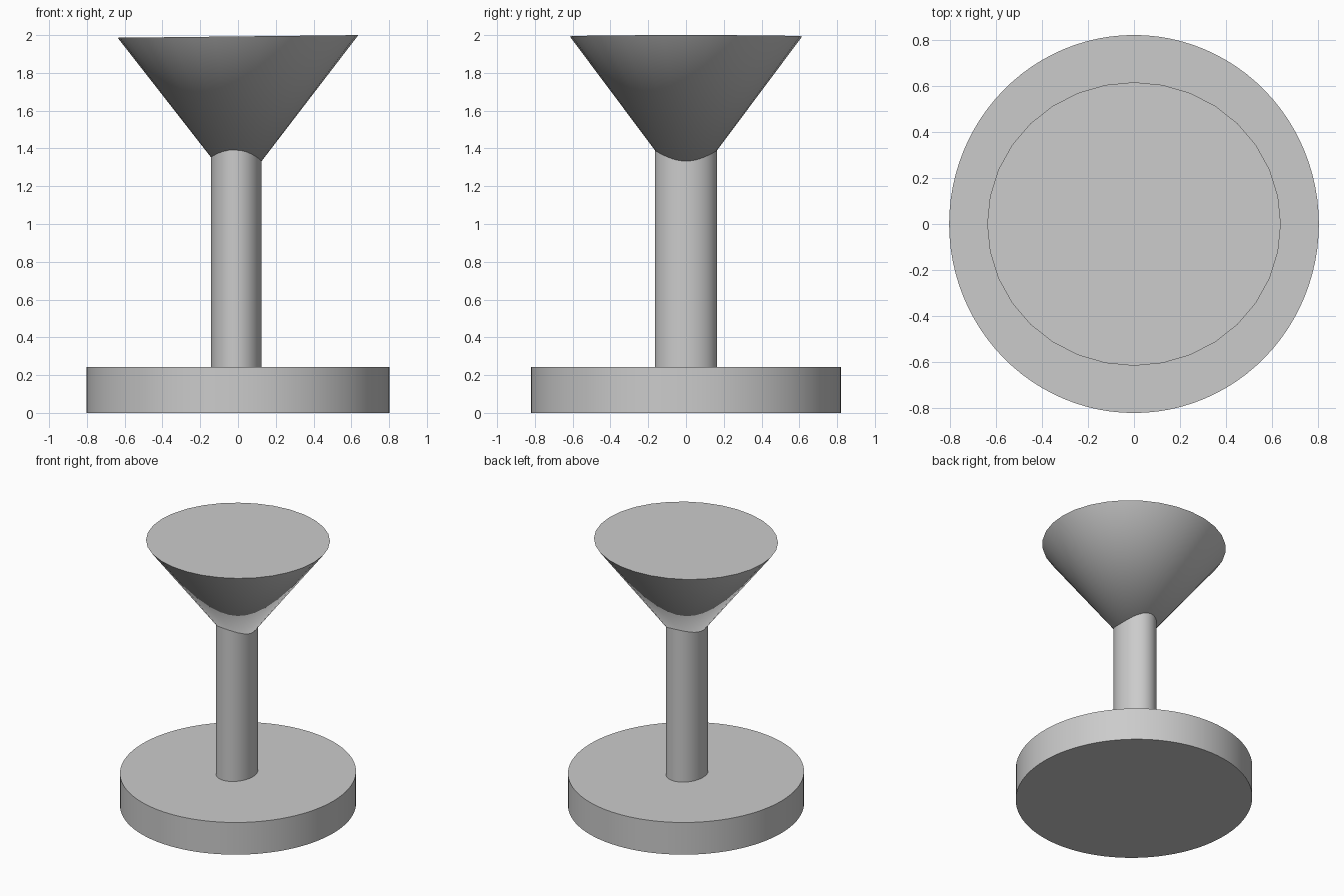
import bpy

if "Cube" in bpy.data.objects:
    bpy.data.objects.remove(bpy.data.objects["Cube"])


def add_cone(name, sides, r_bottom, r_top, z0, z1, x=0.0, scale=(1, 1)):
    """Upright elliptical cylinder or cone between two heights."""
    bpy.ops.mesh.primitive_cone_add(vertices=sides, radius1=r_bottom, radius2=r_top,
                                    depth=z1 - z0, location=(x, 0, (z0 + z1) / 2))
    obj = bpy.context.object
    obj.name = name
    obj.scale = (scale[0], scale[1], 1)
    bpy.ops.object.transform_apply(location=True, rotation=True, scale=True)
    bpy.ops.object.shade_smooth_by_angle(angle=0.7)
    return obj


# Slightly oval disc foot
add_cone("base", 96, 1, 1, 0, 0.243, scale=(0.802, 0.82))

# Oval stem, its top hidden inside the bowl
add_cone("stem", 64, 1, 1, 0.243, 1.41, x=-0.009, scale=(0.134, 0.165))

# Solid conical bowl, its point hidden inside the stem
bowl = add_cone("bowl", 32, 0, 1, 1.17, 1.993, scale=(0.637, 0.615))

# Tilt the rim slightly towards +x
for v in bowl.data.vertices:
    if v.co.z > 1.9:
        v.co.z += 0.011 * v.co.x
